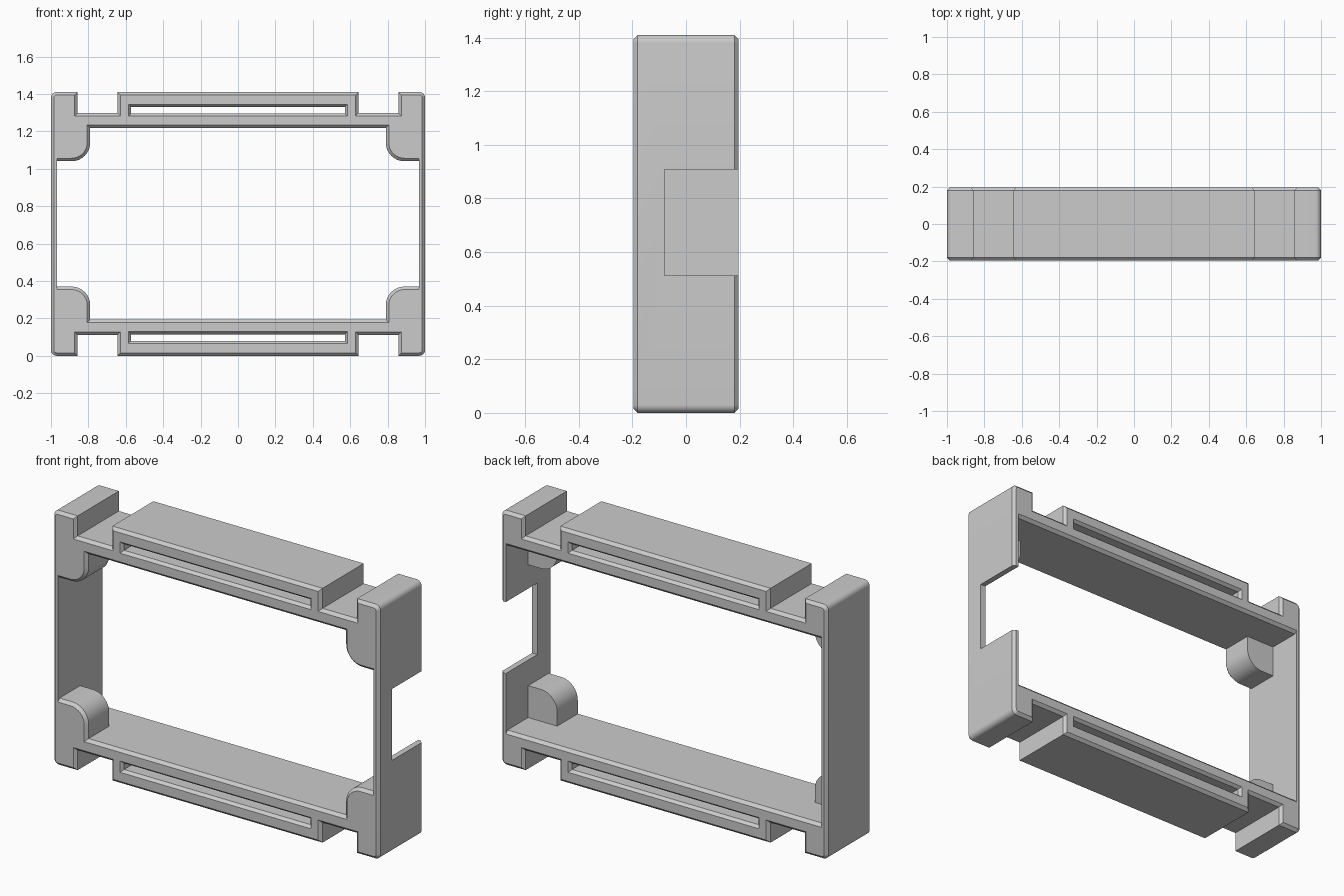
import bpy, bmesh
from math import sin, cos, radians
from mathutils import Vector

cube = bpy.data.objects.get("Cube")
if cube:
    bpy.data.objects.remove(cube, do_unlink=True)

MID = 0.705      # half the height
DEPTH = 0.196    # half the depth
CH = 0.016       # chamfer size
WALL = 0.968     # inner face of the thin side walls


def arc(cx, cz, r, start, end, steps=8):
    angles = [radians(start + (end - start) * i / steps) for i in range(steps + 1)]
    return [(cx + r * cos(a), cz + r * sin(a)) for a in angles]


def mirror_ring(q):
    """Mirror a quarter outline into a full counter-clockwise ring."""
    return (q + [(-x, z) for x, z in reversed(q)]
            + [(-x, -z) for x, z in q] + [(x, -z) for x, z in reversed(q)])


def offset(ring, dist):
    """Move each edge to its left by dist; thin side walls stay in place."""
    pts = [Vector(p) for p in ring]
    lines = []
    for i, a in enumerate(pts):
        d = (pts[(i + 1) % len(pts)] - a).normalized()
        thin = abs(abs(a.x) - WALL) < 1e-4 and abs(d.x) < 1e-4
        lines.append((Vector((-d.y, d.x)), 0 if thin else dist))
    out = []
    for i, p in enumerate(pts):
        (n1, d1), (n2, d2) = lines[i - 1], lines[i]
        det = n1.x * n2.y - n1.y * n2.x
        if abs(det) < 1e-4:
            out.append(p + n2 * d2)
        else:
            out.append(p + Vector(((d1 * n2.y - d2 * n1.y) / det,
                                   (d2 * n1.x - d1 * n2.x) / det)))
    return out


def loft(bm, sections):
    """Bridge rings given as (outline, y); return first and last edge loops."""
    rows = [[bm.verts.new((p[0], y, p[1] + MID)) for p in ring] for ring, y in sections]
    n = len(rows[0])
    for a, b in zip(rows, rows[1:]):
        for i in range(n):
            j = (i + 1) % n
            bm.faces.new((a[i], a[j], b[j], b[i]))


def through(bm, ring, dist):
    inset = offset(ring, dist)
    loft(bm, [(inset, -DEPTH), (ring, CH - DEPTH), (ring, DEPTH - CH), (inset, DEPTH)])


bm = bmesh.new()

# Outer outline: rounded corner, strap gap, raised middle tab
through(bm, mirror_ring(arc(0.97, MID - 0.03, 0.03, 0, 90)
                        + [(0.857, MID), (0.857, 0.594), (0.645, 0.594), (0.645, MID)]), CH)

# Long slots in the top and bottom tabs
for s in (-1, 1):
    c = s * 0.6075
    through(bm, [(-0.572, c - 0.0175), (0.572, c - 0.0175),
                 (0.572, c + 0.0175), (-0.572, c + 0.0175)], -CH * 0.85)

# Main opening: rounded corner blocks in the front half, plain rectangle behind
block = [(WALL, 0.335)] + arc(0.89, 0.435, 0.1, 270, 180) + [(0.79, 0.512)]
front = mirror_ring(block)
back = mirror_ring([block[0], (WALL, 0.512), block[-1]])
loft(bm, [(offset(front, -CH), -DEPTH), (front, CH - DEPTH), (front, 0)])
loft(bm, [(back, 0), (back, DEPTH - CH), (offset(back, -CH), DEPTH)])
for sx in (-1, 1):
    for sz in (-1, 1):
        bm.faces.new([bm.verts.new((sx * x, 0, sz * z + MID))
                      for x, z in block + [(WALL, 0.512)]])
bmesh.ops.remove_doubles(bm, verts=bm.verts, dist=1e-5)

# Flat front and back faces
for y in (-DEPTH, DEPTH):
    rim = [e for e in bm.edges if all(abs(v.co.y - y) < 1e-5 for v in e.verts)]
    bmesh.ops.triangle_fill(bm, edges=rim, use_beauty=True, normal=(0, -1 if y < 0 else 1, 0))
bmesh.ops.recalc_face_normals(bm, faces=bm.faces)

mesh = bpy.data.meshes.new("bracket_frame")
bm.to_mesh(mesh)
bm.free()
frame = bpy.data.objects.new("bracket_frame", mesh)
bpy.context.collection.objects.link(frame)

# Material
mat = bpy.data.materials.new("light_grey")
mat.use_nodes = True
grey = (0.6, 0.6, 0.6, 1)
mat.diffuse_color = grey
mat.node_tree.nodes["Principled BSDF"].inputs["Base Color"].default_value = grey
mesh.materials.append(mat)

# Notch in the rear edge of the left wall
bpy.ops.mesh.primitive_cube_add(size=1, location=(1, 0.11, 0.71))
cutter = bpy.context.object
cutter.name = "notch_cutter"
cutter.scale = (0.2, 0.38, 0.396)
cutter.hide_render = True
mod = frame.modifiers.new("notch", 'BOOLEAN')
mod.operation = 'DIFFERENCE'
mod.solver = 'EXACT'
mod.object = cutter
bpy.ops.object.select_all(action='DESELECT')
bpy.context.view_layer.objects.active = frame
frame.select_set(True)
bpy.ops.object.modifier_apply(modifier="notch")
bpy.data.objects.remove(cutter, do_unlink=True)
bpy.ops.object.shade_smooth_by_angle(angle=radians(30))
